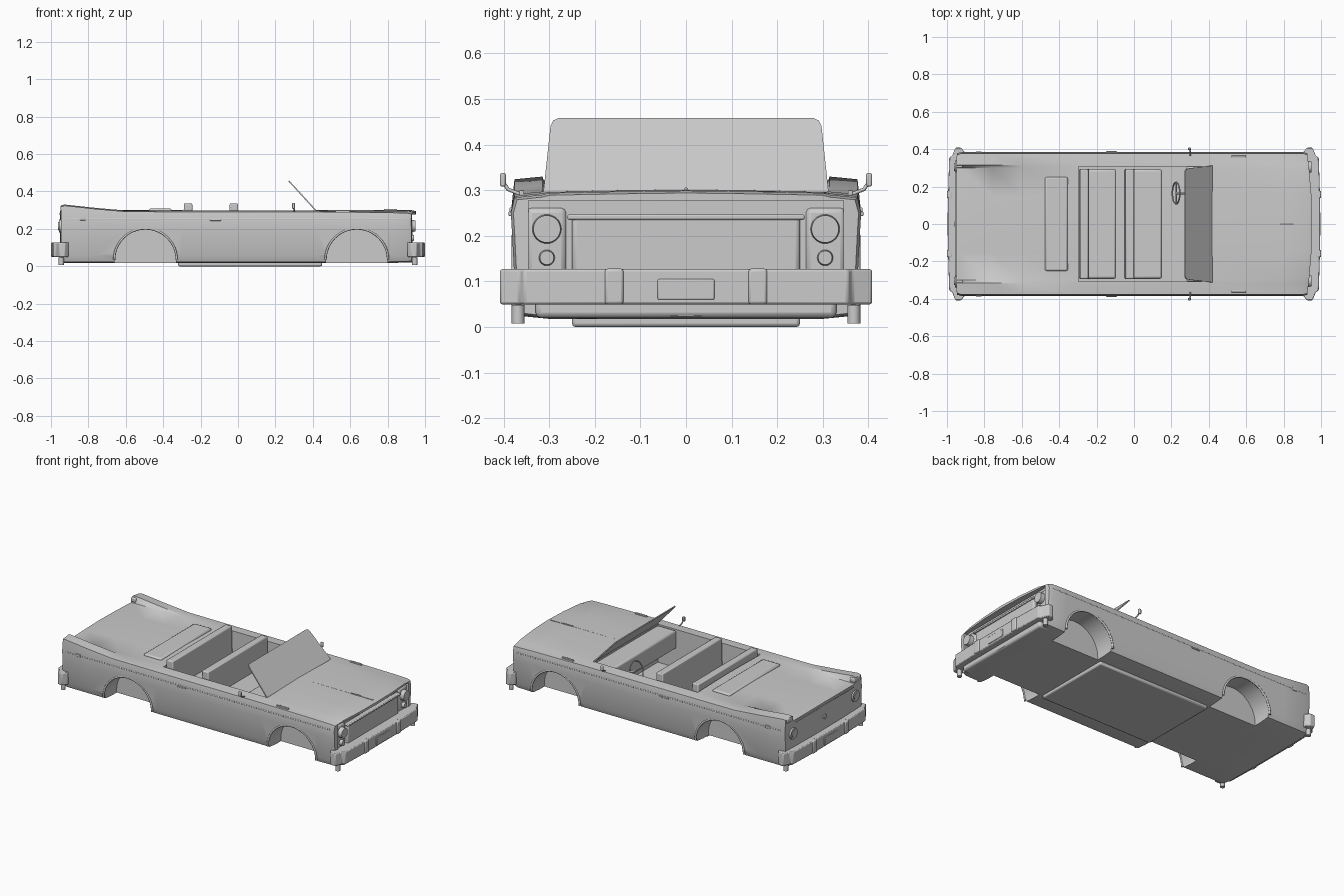
import bpy, bmesh, math
from mathutils import Matrix, Vector

cube = bpy.data.objects.get("Cube")
if cube:
    bpy.data.objects.remove(cube, do_unlink=True)

grey = bpy.data.materials.new("plain grey")
grey.use_nodes = True
grey.diffuse_color = (0.6, 0.6, 0.6, 1)
shader = grey.node_tree.nodes["Principled BSDF"]
shader.inputs["Base Color"].default_value = (0.6, 0.6, 0.6, 1)
shader.inputs["Roughness"].default_value = 0.6
parts = []


def add(name, bm, bevel=0):
    bmesh.ops.recalc_face_normals(bm, faces=bm.faces)
    mesh = bpy.data.meshes.new(name)
    bm.to_mesh(mesh)
    bm.free()
    mesh.materials.append(grey)
    ob = bpy.data.objects.new(name, mesh)
    bpy.context.collection.objects.link(ob)
    if bevel:
        mod = ob.modifiers.new("soft edges", 'BEVEL')
        mod.width, mod.segments = bevel, 2
    parts.append(ob)
    return ob


def box(name, x, y, z, bevel=0, taper=1):
    """Box from three (low, high) ranges; taper narrows the top along x."""
    bm = bmesh.new()
    bmesh.ops.create_cube(bm, size=1)
    for v in bm.verts:
        k = taper if v.co.z > 0 else 1
        v.co = [(r[0] + r[1]) / 2 + c * (r[1] - r[0]) * s
                for r, c, s in zip((x, y, z), v.co, (k, 1, 1))]
    return add(name, bm, bevel)


def disc(name, centre, radius, depth, axis='X', top=1.0, sides=32):
    bm = bmesh.new()
    turn = Matrix.Rotation(math.pi / 2, 4, 'Y' if axis == 'X' else 'X')
    if axis == 'Z':
        turn = Matrix.Identity(4)
    bmesh.ops.create_cone(bm, cap_ends=True, segments=sides, radius1=radius,
                          radius2=radius * top, depth=depth,
                          matrix=Matrix.Translation(centre) @ turn)
    return add(name, bm)


def prism(name, outline, extrude, bevel=0):
    bm = bmesh.new()
    face = bm.faces.new([bm.verts.new(p) for p in outline])
    new = bmesh.ops.extrude_face_region(bm, geom=[face])["geom"]
    bmesh.ops.translate(bm, vec=extrude,
                        verts=[g for g in new if isinstance(g, bmesh.types.BMVert)])
    return add(name, bm, bevel)


def tube(name, points, radius, cyclic=False):
    curve = bpy.data.curves.new(name, 'CURVE')
    curve.dimensions = '3D'
    curve.bevel_depth, curve.bevel_resolution = radius, 2
    curve.use_fill_caps = True
    line = curve.splines.new('POLY')
    line.points.add(len(points) - 1)
    for p, co in zip(line.points, points):
        p.co = (*co, 1)
    line.use_cyclic_u = cyclic
    curve.materials.append(grey)
    ob = bpy.data.objects.new(name, curve)
    bpy.context.collection.objects.link(ob)
    return ob


def section(shoulder, deck, low, w):
    """Half cross-section from the belly centre up to the deck centre."""
    return [(0, low), (.15, low), (.30, low), (.36 * w, low + .006), (.374 * w, .06),
            (.381 * w, .20), (.384 * w, .25), (.376 * w, shoulder - .006),
            (.315, shoulder), (.30, deck), (.15, deck + .003), (0, deck + .005)]


# Main body: lofted cross-sections, tail at -x and nose at +x
stations = [(-.945, .325, .290, .022, .985), (-.925, .330, .292, .018, 1),
            (-.76, .312, .294, .018, 1), (-.60, .298, .297, .018, 1),
            (-.30, .297, .297, .018, 1), (.42, .297, .297, .018, 1),
            (.80, .293, .296, .018, 1), (.905, .290, .294, .02, 1),
            (.925, .285, .289, .024, .985)]
bm = bmesh.new()
rings = []
for x, shoulder, deck, low, w in stations:
    half = section(shoulder, deck, low, w)
    ring = half + [(-y, z) for y, z in half[-2:0:-1]]
    bow = .028 if x > .9 else (-.008 if x < -.9 else 0)
    rings.append([bm.verts.new((x + bow * (1 - (y / .385) ** 2), y, z)) for y, z in ring])
n = len(rings[0])
for a, b in zip(rings, rings[1:]):
    for i in range(n):
        bm.faces.new((a[i], a[(i + 1) % n], b[(i + 1) % n], b[i]))
m = n // 2
for r in (rings[0], rings[-1]):
    for i in range(m // 2):
        bm.faces.new((r[i], r[i + 1], r[m - 1 - i], r[m - i]))
        bm.faces.new((r[-i], r[-i - 1], r[m + 1 + i], r[(m + i) % n]))
body = add("body", bm)

# Openings: cockpit, nose recess and wheel arches
cutters = [box("cut", (-.297, .41), (-.308, .308), (.06, .5)),
           box("cut", (.912, 1.1), (-.345, .345), (.10, .278))]
for x in (-.495, .635):
    for s in (-1, 1):
        cutters.append(disc("cut", (x, s * .36, .035), .165, .22, 'Y', sides=48))
bpy.context.view_layer.objects.active = body
for c in cutters:
    mod = body.modifiers.new("opening", 'BOOLEAN')
    mod.operation, mod.solver, mod.object = 'DIFFERENCE', 'EXACT', c
    bpy.ops.object.modifier_apply(modifier=mod.name)
    parts.remove(c)
    bpy.data.objects.remove(c, do_unlink=True)

# Underbody pan
box("floor_pan", (-.32, .45), (-.25, .25), (0, .03), .008)

# Cabin: benches, dashboard and steering wheel
for name, x in (("rear_bench", -.295), ("front_bench", -.05)):
    box(name + "_back", (x, x + .056), (-.293, .293), (.06, .336), .006, .8)
    box(name + "_cushion", (x + .04, x + .20), (-.293, .293), (.06, .17), .012)
box("dashboard", (.28, .412), (-.308, .308), (.18, .292), .01)
hub = Vector((.225, .165, .235))
tilt = Matrix.Rotation(math.radians(-70), 3, 'Y')
rim = [hub + tilt @ Vector((.058 * math.cos(a), .058 * math.sin(a), 0))
       for a in (math.tau * i / 32 for i in range(32))]
tube("steering_wheel", rim, .004, True)
tube("steering_spoke", [rim[8], hub, rim[24]], .004)
tube("steering_column", [hub, (.30, .165, .21)], .007)

# Windscreen panel
screen = [(.412, .312, .298), (.285, .297, .437), (.274, .291, .449), (.269, .280, .454)]
prism("windscreen", screen + [(x, -y, z) for x, y, z in screen[::-1]], (.005, 0, .004))
tube("windscreen_base", [(.414, -.312, .298), (.414, .312, .298)], .005)

# Folded roof cover and hood trim
box("roof_cover", (-.48, -.35), (-.25, .25), (.28, .309), .008, .9)
box("hood_ornament", (.78, .85), (-.003, .003), (.29, .306), .002)
box("hood_crease", (.47, .93), (-.002, .002), (.29, .302))

# Nose: grille panel and upper lip
box("grille", (.89, .932), (-.25, .25), (.10, .243), .01)
box("grille_bar", (.90, .94), (-.26, .26), (.235, .247), .004)

for s, side in ((1, "left"), (-1, "right")):
    # Lamps
    box(side + "_lamp_pod", (.89, .922), sorted((s * .262, s * .35)), (.10, .262), .012)
    disc(side + "_headlight", (.928, s * .305, .215), .033, .04, top=.9)
    disc(side + "_indicator", (.925, s * .305, .152), .019, .03, top=.8)
    disc(side + "_tail_lamp", (-.948, s * .305, .215), .034, .02)
    disc(side + "_tail_lens", (-.957, s * .305, .215), .022, .01)
    box(side + "_fin_cap", (-.95, -.915), sorted((s * .30, s * .365)), (.295, .322), .006)

    # Flank details
    box(side + "_door_handle", (-.15, -.09), sorted((s * .375, s * .389)), (.243, .254), .003)
    box(side + "_tail_marker", (-.845, -.815), sorted((s * .378, s * .387)), (.245, .262), .002)
    box(side + "_hood_hinge", (.52, .60), sorted((s * .355, s * .365)), (.285, .300), .002)
    tube(side + "_belt_crease", [(-.92, s * .380, .252), (.90, s * .380, .252)], .005)
    for name, cx in (("rear", -.495), ("front", .635)):
        arc = [(cx + .167 * math.cos(a), s * .376, .035 + .167 * math.sin(a))
               for a in (math.pi * i / 24 for i in range(25))]
        tube(f"{side}_{name}_arch_lip", arc, .006)

    # Door mirror
    tube(side + "_mirror_stalk", [(.30, s * .365, .292), (.30, s * .39, .302),
                                  (.298, s * .401, .318)], .004)
    box(side + "_mirror", (.288, .305), sorted((s * .395, s * .408)), (.308, .338), .004)

# Bumpers, mirrored front to back
half_bumper = [(.905, .385), (.925, .408), (.955, .408), (.972, .365), (.988, .355), (.994, .16)]
for f, end in ((1, "front"), (-1, "rear")):
    path = half_bumper + [(x, -y) for x, y in half_bumper[::-1]]
    prism(end + "_bumper", [(f * x, y, .05) for x, y in path], (0, 0, .077), .005)
    box(end + "_plate", sorted((f * .98, f * .998)), (-.062, .062), (.06, .105), .003)
    for s in (-1, 1):
        box(end + "_overrider", sorted((f * .97, f * 1.0)),
            sorted((s * .137, s * .178)), (.05, .128), .006)
        disc(end + "_bumper_mount", (f * .945, s * .368, .028), .014, .04, 'Z', sides=12)
    box(end + "_valance", sorted((f * .88, f * .955)), (-.33, .33), (.02, .07), .012)

# Tail badge disc and lid latch
disc("tail_latch", (-.954, 0, .205), .014, .012, sides=16)
box("tail_lid_seam", (-.957, -.94), (-.28, .28), (.276, .282), .002)

# Smooth shading with crisp edges
bpy.ops.object.select_all(action='DESELECT')
for ob in parts:
    ob.select_set(True)
bpy.context.view_layer.objects.active = body
bpy.ops.object.shade_smooth_by_angle(angle=math.radians(35))
